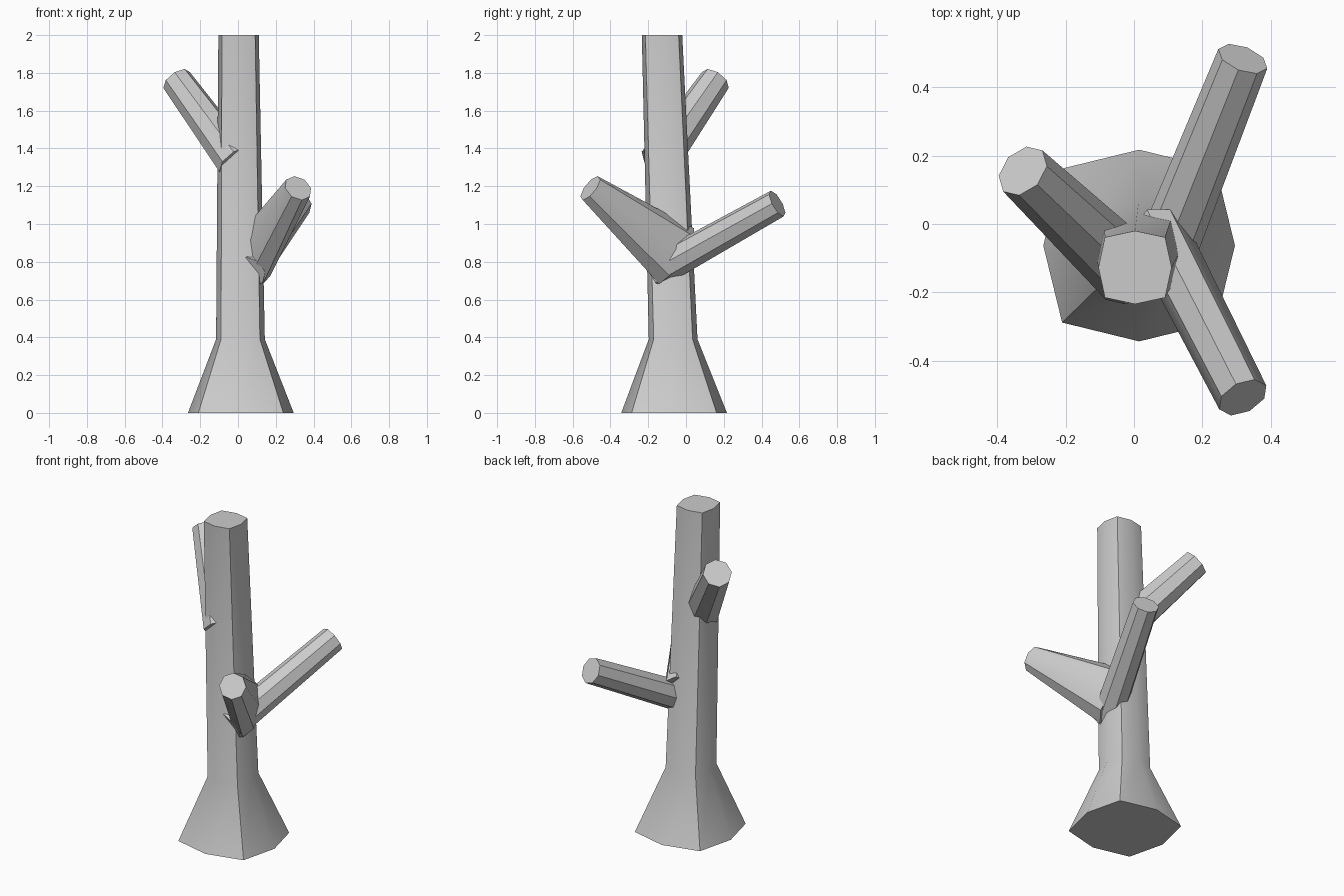
import bpy, bmesh, math
from mathutils import Vector

if "Cube" in bpy.data.objects:
    bpy.data.objects.remove(bpy.data.objects["Cube"])


def loft(name, rings):
    # Capped tube through rings of points
    bm = bmesh.new()
    loops = [[bm.verts.new(p) for p in ring] for ring in rings]
    n = len(loops[0])
    for a, b in zip(loops, loops[1:]):
        for i in range(n):
            j = (i + 1) % n
            bm.faces.new((a[i], a[j], b[j], b[i]))
    bm.faces.new(loops[0][::-1])
    bm.faces.new(loops[-1])
    bmesh.ops.recalc_face_normals(bm, faces=bm.faces)
    mesh = bpy.data.meshes.new(name)
    bm.to_mesh(mesh)
    bm.free()
    obj = bpy.data.objects.new(name, mesh)
    bpy.context.collection.objects.link(obj)
    bpy.ops.object.select_all(action='DESELECT')
    obj.select_set(True)
    bpy.context.view_layer.objects.active = obj
    bpy.ops.object.shade_smooth_by_angle(angle=math.radians(40))
    return obj


def trunk_ring(x, y, z, r, diag):
    # Squarish octagon: r along the axes, diag is the corner offset
    pts = []
    for k in range(8):
        a = k * math.pi / 4
        s = r if k % 2 == 0 else diag * math.sqrt(2)
        pts.append(Vector((x + s * math.cos(a), y + s * math.sin(a), z)))
    return pts


def branch(name, start, end, r_side, r_up, r_end):
    # Tapered eight-sided limb, its base may be taller than wide
    start, end = Vector(start), Vector(end)
    axis = (end - start).normalized()
    side = axis.cross(Vector((0, 0, 1))).normalized()
    up = side.cross(axis)
    rings = []
    for c, rs, ru in ((start, r_side, r_up), (end, r_end, r_end)):
        rings.append([c + side * rs * math.cos(k * math.pi / 4)
                      + up * ru * math.sin(k * math.pi / 4) for k in range(8)])
    return loft(name, rings)


# Trunk with flared foot, leaning slightly to the front
loft("trunk", [
    trunk_ring(0.015, -0.063, 0.0, 0.28, 0.225),
    trunk_ring(0.013, -0.068, 0.39, 0.129, 0.103),
    trunk_ring(0.003, -0.127, 2.0, 0.107, 0.088),
])

# Cut limbs, each base buried in the trunk
branch("upper_left_branch", (-0.01, -0.145, 1.33), (-0.325, 0.155, 1.762), 0.105, 0.105, 0.083)
branch("back_right_branch", (0.06, -0.165, 0.745), (0.318, 0.483, 1.108), 0.09, 0.09, 0.077)
branch("front_right_branch", (0.085, -0.05, 0.83), (0.318, -0.507, 1.19), 0.085, 0.18, 0.077)
